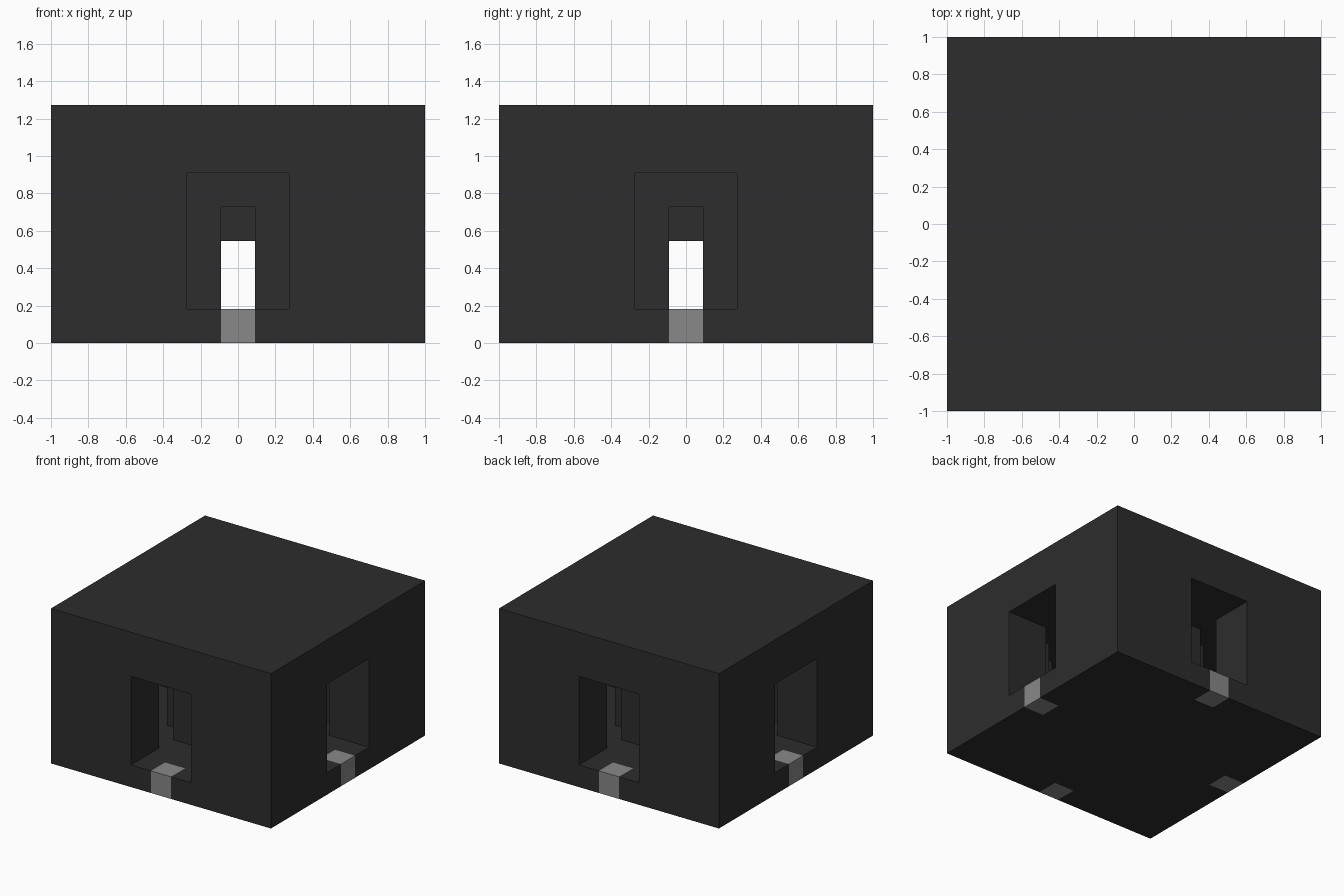
import bpy
import bmesh
from mathutils import Vector

default = bpy.data.objects.get("Cube")
if default:
    bpy.data.objects.remove(default, do_unlink=True)

WIDE, TALL = 11, 7          # building size in blocks
UNIT = 2 / WIDE
MID = WIDE // 2


def material(name, value):
    mat = bpy.data.materials.new(name)
    mat.use_nodes = True
    color = (value, value, value, 1)
    mat.diffuse_color = color
    mat.node_tree.nodes["Principled BSDF"].inputs["Base Color"].default_value = color
    return mat


def build(name, cells, mat):
    """Skin a set of grid cells with their exposed square faces."""
    bm = bmesh.new()
    for cell in cells:
        for axis in range(3):
            for side in (-1, 1):
                step = [0, 0, 0]
                step[axis] = side
                if tuple(c + s for c, s in zip(cell, step)) in cells:
                    continue
                n = Vector(step)
                u = Vector((n.y, n.z, n.x))
                v = n.cross(u)
                mid = Vector(cell) + Vector((0.5, 0.5, 0.5)) + n / 2
                corners = [mid + (u * a + v * b) / 2
                           for a, b in ((-1, -1), (1, -1), (1, 1), (-1, 1))]
                bm.faces.new([bm.verts.new(
                    ((p.x - WIDE / 2) * UNIT, (p.y - WIDE / 2) * UNIT, p.z * UNIT))
                    for p in corners])
    bmesh.ops.remove_doubles(bm, verts=bm.verts, dist=UNIT / 100)
    mesh = bpy.data.meshes.new(name)
    bm.to_mesh(mesh)
    bm.free()
    mesh.materials.append(mat)
    obj = bpy.data.objects.new(name, mesh)
    bpy.context.collection.objects.link(obj)


def is_threshold(x, y, z):
    near, far = sorted((abs(x - MID), abs(y - MID)))
    return z == 0 and near == 0 and far == MID


def is_open(x, y, z):
    near, far = sorted((abs(x - MID), abs(y - MID)))
    if not 1 <= z <= 4:
        return False
    # Doorways through the thick outer wall
    if far >= 4:
        return near <= 1
    # Ring corridor around the round core
    if far == 3:
        return near < 3
    if far == 2 and near == 2:
        return True
    # Narrow crossing passages through the core, lower in the middle
    return near == 0 and z <= (3 if far == 2 else 2)


grid = [(x, y, z) for x in range(WIDE) for y in range(WIDE) for z in range(TALL)]
dark = material("charcoal", 0.026)
grey = material("mid grey", 0.246)

# Main building
build("building", {c for c in grid if not is_open(*c) and not is_threshold(*c)}, dark)

# One threshold block below each doorway
sides = ("left", "right", "back", "front")
for side, cell in zip(sides, ((WIDE - 1, MID, 0), (0, MID, 0),
                              (MID, WIDE - 1, 0), (MID, 0, 0))):
    build(side + "_threshold", {cell}, grey)
